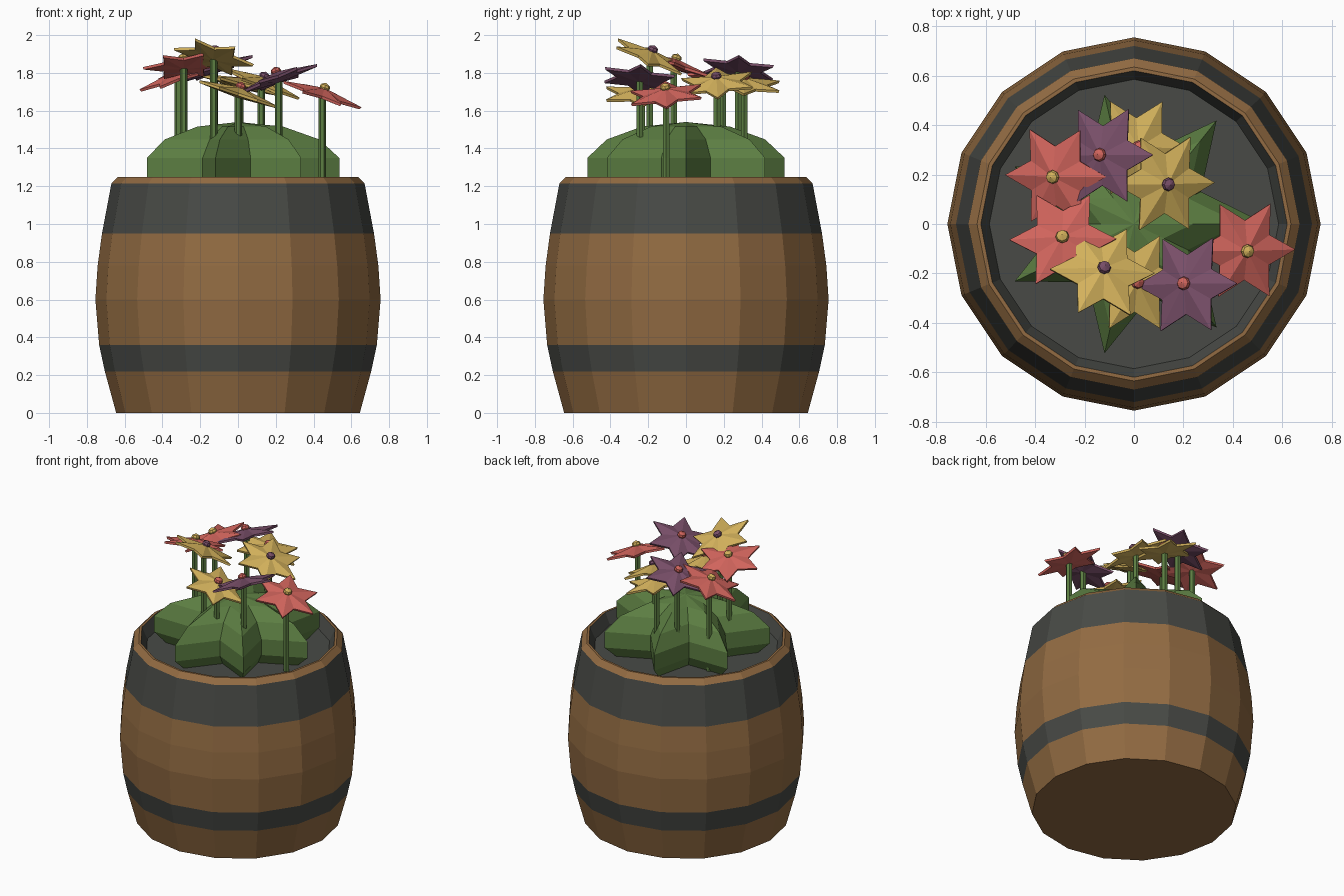
import bpy, bmesh, math
from mathutils import Vector

if "Cube" in bpy.data.objects:
    bpy.data.objects.remove(bpy.data.objects["Cube"])


def material(name, rgb):
    def lin(c):
        c /= 255
        return c / 12.92 if c <= 0.04045 else ((c + 0.055) / 1.055) ** 2.4
    m = bpy.data.materials.new(name)
    m.diffuse_color = (*[lin(c) for c in rgb], 1)
    m.use_nodes = True
    m.node_tree.nodes["Principled BSDF"].inputs["Base Color"].default_value = m.diffuse_color
    return m


WOOD = material("brown wood", (146, 107, 66))
IRON = material("dark grey", (72, 74, 70))
GREEN = material("leaf green", (92, 126, 66))
CORAL = material("coral", (208, 100, 92))
YELLOW = material("yellow", (212, 178, 92))
PURPLE = material("purple", (120, 78, 104))


def lathe(name, profile, sides, mats, notch=1.0, pick=None):
    """Spin (radius, z) points; odd segments are scaled by notch to make a star."""
    bm = bmesh.new()
    rings = []
    for r, z in profile:
        if r == 0:
            rings.append([bm.verts.new((0, 0, z))] * sides)
            continue
        ring = []
        for i in range(sides):
            a = 2 * math.pi * i / sides
            k = r * (notch if i % 2 else 1)
            ring.append(bm.verts.new((k * math.cos(a), k * math.sin(a), z)))
        rings.append(ring)
    for n, (lo, hi) in enumerate(zip(rings, rings[1:])):
        for i in range(sides):
            j = (i + 1) % sides
            vs = list(dict.fromkeys((lo[i], lo[j], hi[j], hi[i])))
            f = bm.faces.new(vs)
            f.material_index = pick(n) if pick else 0
    bmesh.ops.recalc_face_normals(bm, faces=bm.faces)
    me = bpy.data.meshes.new(name)
    bm.to_mesh(me)
    bm.free()
    for m in mats:
        me.materials.append(m)
    ob = bpy.data.objects.new(name, me)
    bpy.context.collection.objects.link(ob)
    return ob


# barrel with two hoops, dark inner wall and soil
barrel_profile = [(0, 0), (0.645, 0), (0.705, 0.22), (0.735, 0.36), (0.755, 0.6),
                  (0.743, 0.78), (0.72, 0.95), (0.67, 1.215), (0.635, 1.25),
                  (0.62, 1.25), (0.585, 1.17), (0, 1.17)]
lathe("barrel", barrel_profile, 16, [WOOD, IRON],
      pick=lambda n: 1 if n in (2, 6, 9, 10) else 0)

# seven-lobed leafy mound
mound = [(0, 1.10)]
for deg in (-38.6, -12.9, 12.9, 38.6, 64.3):
    a = math.radians(deg)
    mound.append((0.55 * math.cos(a), 1.295 + 0.245 * math.sin(a)))
mound.append((0, 1.54))
lathe("leaf_mound", mound, 14, [GREEN], notch=0.56)

# flowers: bead position, tilt of the facing direction, petal and bead colours
FLOWERS = [
    (-0.33, 0.19, 1.82, -0.35, -0.12, CORAL, YELLOW),
    (-0.14, 0.28, 1.86, -0.35, 0.10, PURPLE, CORAL),
    (0.02, 0.31, 1.78, 0.25, 0.05, YELLOW, CORAL),
    (0.14, 0.16, 1.785, 0.40, -0.10, YELLOW, PURPLE),
    (0.46, -0.11, 1.725, 0.34, -0.10, CORAL, YELLOW),
    (0.20, -0.24, 1.81, -0.36, 0.12, PURPLE, CORAL),
    (0.015, -0.235, 1.73, 0.33, 0.0, YELLOW, CORAL),
    (-0.12, -0.175, 1.925, 0.22, 0.42, YELLOW, PURPLE),
    (-0.29, -0.05, 1.88, -0.06, 0.32, CORAL, YELLOW),
]
for k, (x, y, z, tx, ty, petal, bead) in enumerate(FLOWERS, 1):
    normal = Vector((tx, ty, 1)).normalized()
    base = Vector((x, y, z)) - normal * 0.045
    turn = Vector((0, 0, 1)).rotation_difference(normal)

    star = lathe(f"petals_{k}", [(0, -0.02), (0.212, -0.008), (0.217, 0.006), (0, 0.04)],
                 12, [petal], notch=0.56)
    ball = [(0, 0.018)] + [(0.028 * math.cos(a), 0.043 + 0.025 * math.sin(a))
                           for a in (-0.6, 0, 0.6)] + [(0, 0.068)]
    centre = lathe(f"flower_centre_{k}", ball, 8, [bead])
    for ob in (star, centre):
        ob.rotation_mode = 'QUATERNION'
        ob.rotation_quaternion = turn
        ob.location = base

    stem = lathe(f"stem_{k}", [(0, 1.16), (0.02, 1.16), (0.02, base.z), (0, base.z)], 6, [GREEN])
    stem.location = (base.x, base.y, 0)
